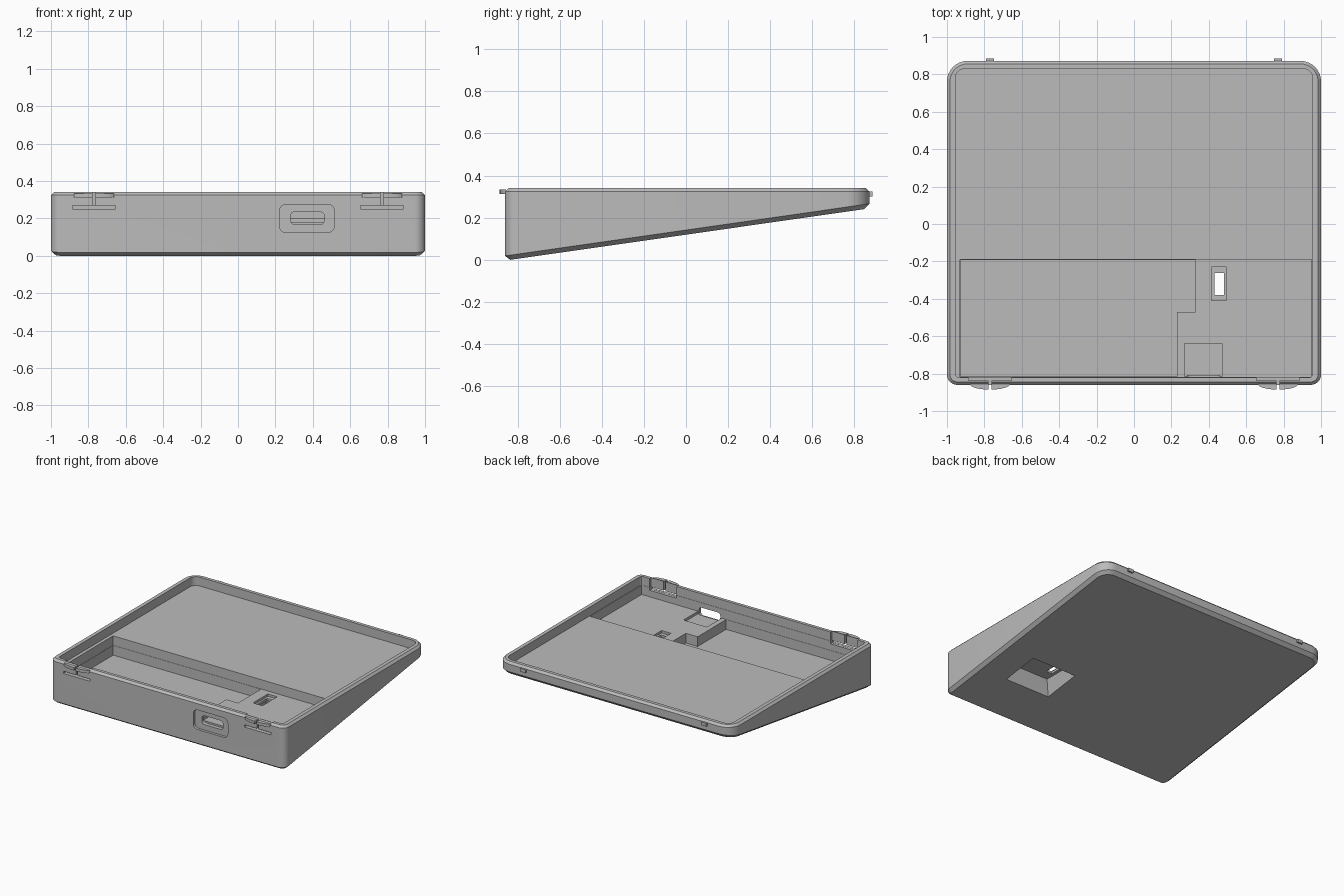
import bpy
import bmesh
from math import pi, sin, cos

cube = bpy.data.objects.get("Cube")
if cube:
    bpy.data.objects.remove(cube)

grey = bpy.data.materials.new("light_grey_plastic")
grey.use_nodes = True
colour = (0.5, 0.5, 0.5, 1)
grey.diffuse_color = colour
grey.node_tree.nodes["Principled BSDF"].inputs["Base Color"].default_value = colour

RIM = 0.34       # top of the rim
SHELF = 0.272    # main tray floor
DECK = 0.2       # raised electronics deck
WELL = 0.125     # deepest floor


def rounded(x0, x1, y0, y1, r0=0, r1=None, steps=8):
    """Rectangle outline; r0 rounds the low-y corners, r1 the high-y ones."""
    r1 = r0 if r1 is None else r1
    corners = [(x0, y0, r0, 1, 1, pi), (x1, y0, r0, -1, 1, 1.5 * pi),
               (x1, y1, r1, -1, -1, 0), (x0, y1, r1, 1, -1, pi / 2)]
    pts = []
    for x, y, r, sx, sy, start in corners:
        if r == 0:
            pts.append((x, y))
            continue
        for i in range(steps + 1):
            a = start + pi / 2 * i / steps
            pts.append((x + sx * r + r * cos(a), y + sy * r + r * sin(a)))
    return pts


def loft(name, rings):
    """Closed solid skinned through matching rings of points."""
    bm = bmesh.new()
    loops = [[bm.verts.new(p) for p in ring] for ring in rings]
    n = len(loops[0])
    for a, b in zip(loops, loops[1:]):
        for i in range(n):
            j = (i + 1) % n
            bm.faces.new((a[i], a[j], b[j], b[i]))
    bm.faces.new(loops[0][::-1])
    bm.faces.new(loops[-1])
    bmesh.ops.recalc_face_normals(bm, faces=bm.faces)
    mesh = bpy.data.meshes.new(name)
    bm.to_mesh(mesh)
    bm.free()
    mesh.materials.append(grey)
    obj = bpy.data.objects.new(name, mesh)
    bpy.context.collection.objects.link(obj)
    return obj


def prism(name, pts, lo, hi, upright=False):
    """Extrude an outline along z, or along y for an upright outline."""
    if upright:
        return loft(name, [[(x, d, z) for x, z in pts] for d in (lo, hi)])
    return loft(name, [[(x, y, d) for x, y in pts] for d in (lo, hi)])


def box(name, x0, x1, y0, y1, z0, z1):
    return prism(name, rounded(x0, x1, y0, y1), z0, z1)


# Wedge-shaped case: chamfered sloping base, upright walls, chamfered rim
def outline(inset):
    return rounded(-1 + inset, 1 - inset, -0.86 + inset, 0.872 - inset,
                   0.055 - inset, 0.11 - inset)


def underside(y):
    return 0.143 * (y + 0.835)


case = loft("case", [
    [(x, y, underside(y)) for x, y in outline(0.025)],
    [(x, y, underside(y) + 0.022) for x, y in outline(0)],
    [(x, y, RIM - 0.016) for x, y in outline(0)],
    [(x, y, RIM) for x, y in outline(0.016)]])

# Tray, stepped wells and connector pocket
cutters = [
    prism("tray_cut", rounded(-0.955, 0.955, -0.82, 0.83, 0.02, 0.05), SHELF, 0.5),
    box("deck_cut", -0.93, 0.95, -0.818, -0.19, DECK, 0.45),
    box("well_cut", -0.928, 0.23, -0.816, -0.192, WELL, 0.44),
    box("well_side_cut", 0.1, 0.33, -0.47, -0.193, WELL + 0.0005, 0.43),
    box("connector_pocket_cut", 0.27, 0.47, -0.815, -0.64, 0.18, 0.42),
]

# Connector opening in the front wall
cutters += [
    prism("port_recess_cut", rounded(0.222, 0.515, 0.125, 0.275, 0.035),
          -0.95, -0.84, True),
    prism("port_hole_cut", rounded(0.28, 0.462, 0.167, 0.235, 0.025),
          -0.94, -0.81, True),
]

# Switch slot with its collar above and flared finger recess below
flare = [(0.37, 0.75, -0.49, -0.2, 0), (0.405, 0.715, -0.46, -0.225, 0.165)]
low, high = [[(x, y, z or underside(y) - 0.001) for x, y in rounded(a, b, c, d)]
             for a, b, c, d, z in flare]
below = [(x, y, -0.1) for x, y, z in low]
cutters += [
    box("switch_collar_cut", 0.415, 0.495, -0.41, -0.23, 0.182, 0.41),
    box("switch_slot_cut", 0.43, 0.48, -0.38, -0.262, 0.1, 0.4),
    loft("finger_recess_cut", [below, low, high]),
]

# Flexible front latches: thinned wall, slot beneath and split in the middle
for side in (-1, 1):
    c = 0.77 * side
    cutters += [
        box("latch_thin_cut", c - 0.115, c + 0.115, -0.838, -0.8, 0.25, 0.46),
        box("latch_slot_cut", c - 0.114, c + 0.114, -0.93, -0.805, 0.251, 0.268),
        box("latch_split_cut", c - 0.008, c + 0.008, -0.92, -0.803, 0.26, 0.47),
    ]

for cutter in cutters:
    cutter.hide_render = True
    mod = case.modifiers.new(cutter.name, 'BOOLEAN')
    mod.operation = 'DIFFERENCE'
    mod.solver = 'EXACT'
    mod.object = cutter
    bpy.context.view_layer.objects.active = case
    bpy.ops.object.modifier_apply(modifier=mod.name)
    bpy.data.objects.remove(cutter)

# Curved latch lips in two halves, and the small rear catches
for side, label in ((-1, "right"), (1, "left")):
    c = 0.77 * side
    for half, part in ((-1, "outer"), (1, "inner")):
        arc = [(c - side * half * (0.008 + 0.1 * sin(t * pi / 16)),
                -0.855 - 0.03 * cos(t * pi / 16)) for t in range(9)]
        arc.append((c - side * half * 0.008, -0.855))
        prism(f"{label}_latch_lip_{part}", arc, 0.312, 0.334)
    box(f"{label}_rear_catch", c - 0.022, c + 0.022, 0.86, 0.885, 0.3, 0.325)

# Smooth the rounded corners and keep the edges crisp
bpy.ops.object.select_all(action='DESELECT')
case.select_set(True)
bpy.context.view_layer.objects.active = case
bpy.ops.object.shade_smooth_by_angle(angle=0.4)
